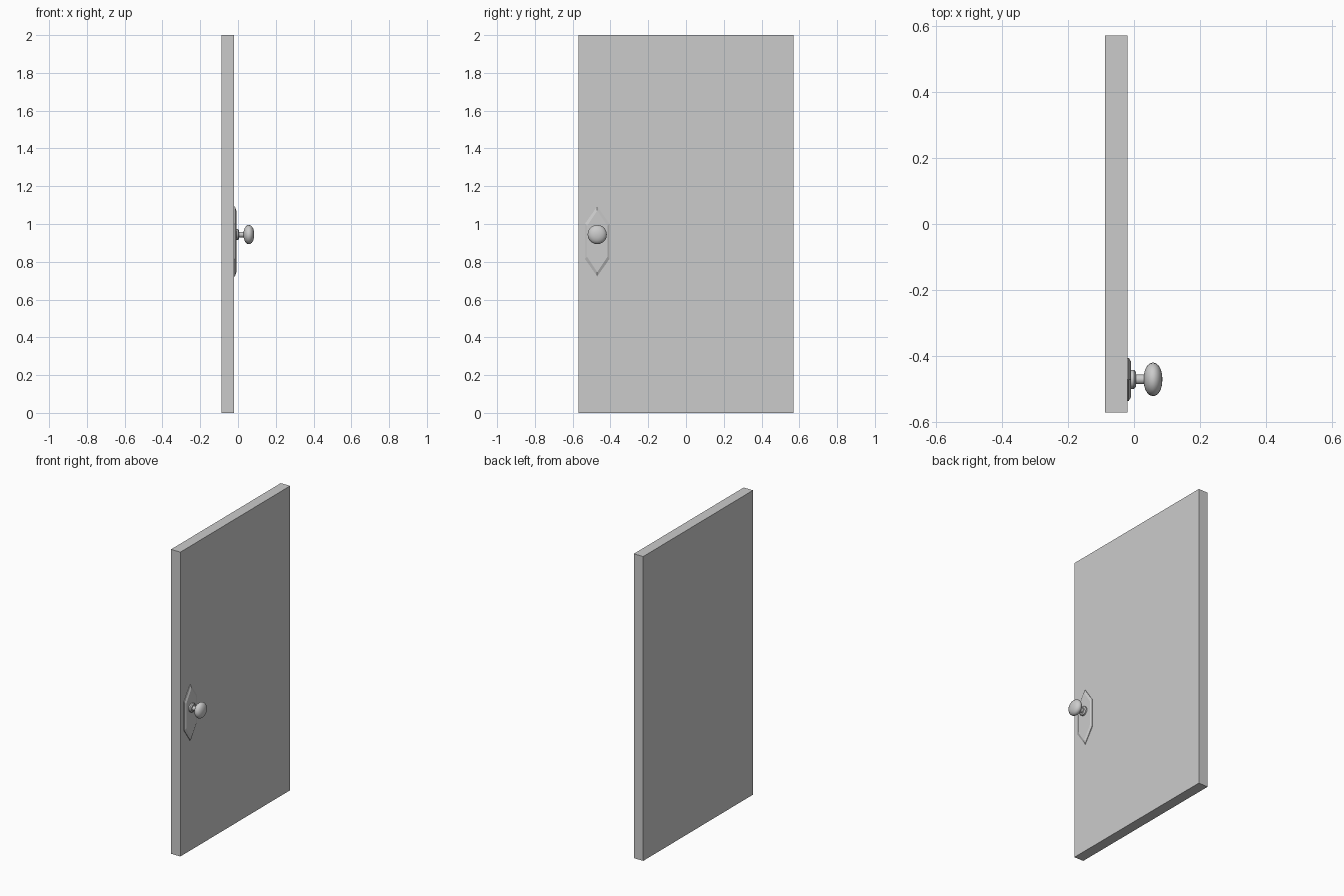
import bpy, bmesh, math

if "Cube" in bpy.data.objects:
    bpy.data.objects.remove(bpy.data.objects["Cube"])

Y, Z = -0.47, 0.944  # knob axis


def finish(name, bm, smooth=False):
    bmesh.ops.recalc_face_normals(bm, faces=bm.faces)
    me = bpy.data.meshes.new(name)
    bm.to_mesh(me)
    bm.free()
    ob = bpy.data.objects.new(name, me)
    bpy.context.collection.objects.link(ob)
    if smooth:
        bpy.ops.object.select_all(action='DESELECT')
        ob.select_set(True)
        bpy.context.view_layer.objects.active = ob
        bpy.ops.object.shade_smooth_by_angle(angle=math.radians(40))
    return ob


def lathe(name, profile, sides=20):
    """Revolve (x, radius) points around the knob axis; zero radius makes a pole."""
    bm = bmesh.new()
    verts = [bm.verts.new((x, Y + r, Z)) for x, r in profile]
    edges = [bm.edges.new(p) for p in zip(verts, verts[1:])]
    bmesh.ops.spin(bm, geom=verts + edges, cent=(0, Y, Z), axis=(1, 0, 0),
                   angle=2 * math.pi, steps=sides)
    bmesh.ops.remove_doubles(bm, verts=bm.verts, dist=1e-5)
    return finish(name, bm, True)


# Door slab
bm = bmesh.new()
bmesh.ops.create_cube(bm, size=1)
bmesh.ops.scale(bm, vec=(0.068, 1.14, 2), verts=bm.verts)
bmesh.ops.translate(bm, vec=(-0.054, 0, 1), verts=bm.verts)
finish("door_slab", bm)

# Pointed six-sided back plate with a bevelled rim
bm = bmesh.new()
outline = [(0, 0.185), (-0.065, 0.093), (-0.065, -0.093),
           (0, -0.185), (0.065, -0.093), (0.065, 0.093)]
rings = []
for x, sy, sz in ((-0.02, 1, 1), (-0.016, 1, 1), (-0.009, 0.83, 0.88)):
    rings.append([bm.verts.new((x, Y + y * sy, 0.908 + z * sz)) for y, z in outline])
for a, b in zip(rings, rings[1:]):
    for i in range(6):
        j = (i + 1) % 6
        bm.faces.new((a[i], a[j], b[j], b[i]))
bm.faces.new(rings[0])
bm.faces.new(rings[-1])
finish("back_plate", bm)

# Rose collar, stem and flattened round knob
lathe("rose_collar", [(-0.010, 0), (-0.010, 0.029), (0.000, 0.029),
                      (0.006, 0.022), (0.006, 0)])
lathe("knob_stem", [(0.004, 0), (0.004, 0.0145), (0.034, 0.0145), (0.034, 0)])
knob = []
for i in range(11):
    a = math.pi * i / 10
    r = 0.0 if i in (0, 10) else 0.051 * math.sin(a) ** 0.9
    knob.append((0.0575 - 0.0285 * math.cos(a), r))
lathe("door_knob", knob)
